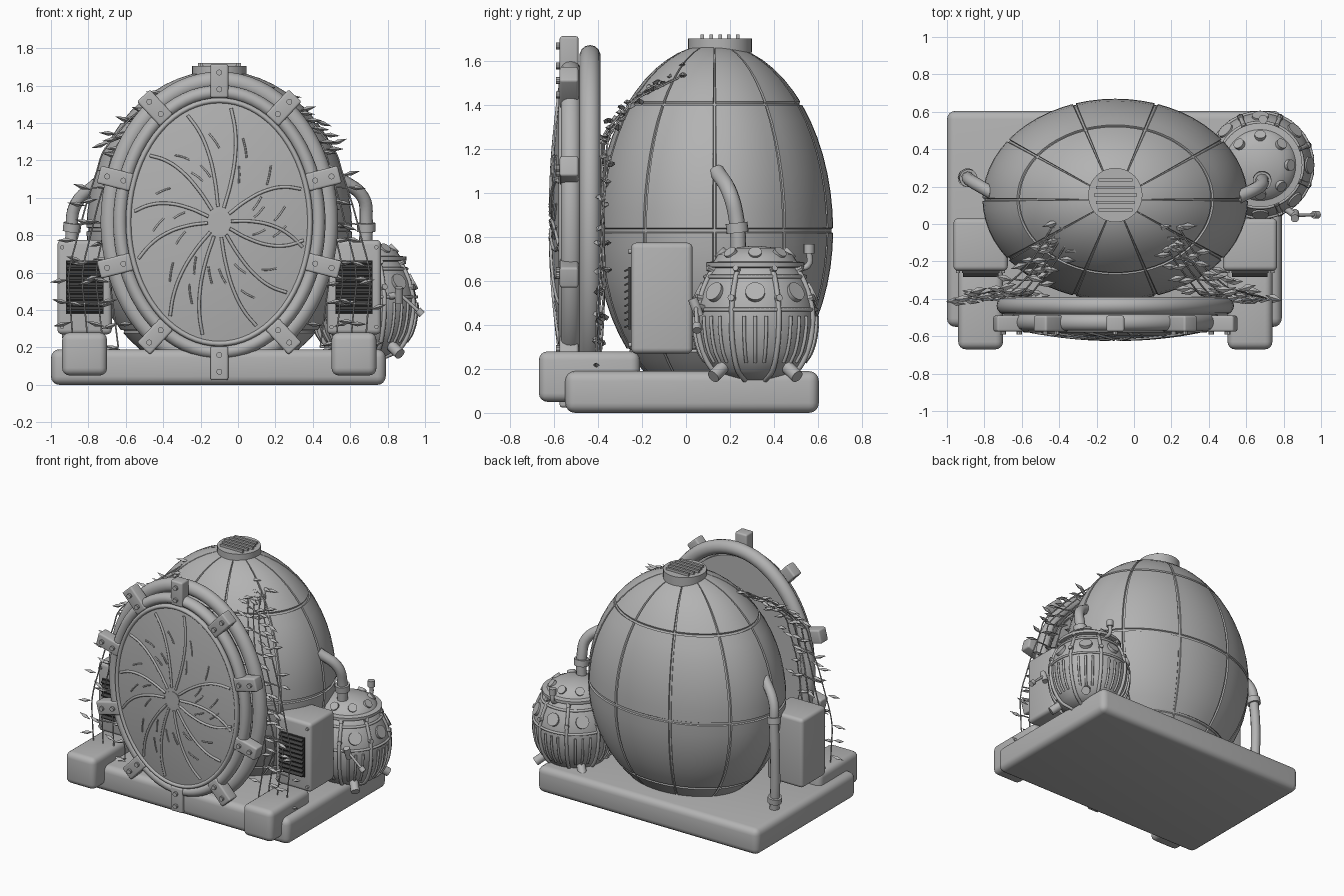
import bpy, bmesh, math, random
from math import sin, cos, pi, radians, sqrt
from mathutils import Vector, Matrix

random.seed(4)
if "Cube" in bpy.data.objects:
    bpy.data.objects.remove(bpy.data.objects["Cube"], do_unlink=True)


def material(name, v):
    m = bpy.data.materials.new(name)
    m.use_nodes = True
    m.diffuse_color = (v, v, v, 1)
    m.node_tree.nodes["Principled BSDF"].inputs["Base Color"].default_value = (v, v, v, 1)
    return m


GREY = material("plain grey", 0.45)
DARK = material("dark grille", 0.05)
CX, CZ = -0.1, 0.87          # shared centre line and door centre height
SIDES = (-1, 1)


def finish(name, bm, mat=GREY, angle=35):
    bmesh.ops.recalc_face_normals(bm, faces=bm.faces)
    me = bpy.data.meshes.new(name)
    bm.to_mesh(me)
    bm.free()
    me.materials.append(mat)
    ob = bpy.data.objects.new(name, me)
    bpy.context.collection.objects.link(ob)
    me.shade_smooth()
    me.set_sharp_from_angle(angle=radians(angle))
    return ob


def add_box(bm, lo, hi, bevel=0.0, matrix=Matrix()):
    lo, hi = Vector(lo), Vector(hi)
    mat = matrix @ Matrix.Translation((lo + hi) / 2) @ Matrix.Diagonal((*(hi - lo), 1))
    verts = bmesh.ops.create_cube(bm, size=1, matrix=mat)["verts"]
    if bevel:
        edges = list({e for v in verts for e in v.link_edges})
        bmesh.ops.bevel(bm, geom=edges, offset=bevel, segments=4, profile=0.5, affect='EDGES')


def box(name, lo, hi, bevel=0.0):
    bm = bmesh.new()
    add_box(bm, lo, hi, bevel)
    return finish(name, bm)


def skin(name, rows, caps=True, loop=False, angle=35):
    """Join closed rows of points into a surface."""
    bm = bmesh.new()
    vs = [[bm.verts.new(p) for p in row] for row in rows]
    n = len(vs[0])
    for a, b in zip(vs, vs[1:] + (vs[:1] if loop else [])):
        for i in range(n):
            bm.faces.new((a[i], a[(i + 1) % n], b[(i + 1) % n], b[i]))
    if caps:
        bm.faces.new(vs[0])
        bm.faces.new(vs[-1])
    return finish(name, bm, angle=angle)


def rods(name, items, segs=14, mat=GREY):
    """Cylinders given as (start, end, radius)."""
    bm = bmesh.new()
    for p, q, r in items:
        p, q = Vector(p), Vector(q)
        m = Matrix.Translation((p + q) / 2) @ (q - p).to_track_quat('Z', 'Y').to_matrix().to_4x4()
        bmesh.ops.create_cone(bm, cap_ends=True, segments=segs, radius1=r, radius2=r,
                              depth=(q - p).length, matrix=m)
    return finish(name, bm, mat)


def tubes(name, paths, r, res=3, closed=False):
    cu = bpy.data.curves.new(name, 'CURVE')
    cu.dimensions, cu.bevel_depth, cu.bevel_resolution = '3D', r, res
    cu.resolution_u, cu.use_fill_caps = 5, True
    for path in paths:
        sp = cu.splines.new('BEZIER')
        sp.use_cyclic_u = closed
        sp.bezier_points.add(len(path) - 1)
        for bp, co in zip(sp.bezier_points, path):
            bp.co = co
            bp.handle_left_type = bp.handle_right_type = 'AUTO'
    cu.materials.append(GREY)
    ob = bpy.data.objects.new(name, cu)
    bpy.context.collection.objects.link(ob)
    bpy.ops.object.select_all(action='DESELECT')
    ob.select_set(True)
    bpy.context.view_layer.objects.active = ob
    bpy.ops.object.convert(target='MESH')


# Base slab, front feet and side cabinets
box("base_slab", (-1, -0.55, 0), (0.79, 0.605, 0.19), 0.045)
for s, side in zip(SIDES, ("right", "left")):
    x = CX + s * 0.72
    box(side + "_front_foot", (x - .12, -.67, .05), (x + .12, -.21, .28), 0.04)
    box(side + "_cabinet", (x - .145, -.25, .27), (x + .145, .03, .775), 0.025)
    bm = bmesh.new()
    add_box(bm, (x - .1, -.262, .38), (x + .1, -.24, .665))
    for k in range(9):
        z = .395 + k * .032
        tilt = Matrix.Translation((x, -.268, z)) @ Matrix.Rotation(.5, 4, 'X')
        add_box(bm, (-.095, -.014, -.004), (.095, .014, .004), 0, tilt)
    finish(side + "_grille", bm, DARK)
    rods(side + "_cabinet_bolts", [((x + a * .12, -.245, z), (x + a * .12, -.262, z), .011)
                                   for a in SIDES for z in (.31, .735)])

# Egg tank with grooved panel seams
around = []
for k in range(10):
    around += [(k * 36 + d, abs(d) < .6) for d in (-.9, -.55, .55, .9, 6, 12, 18, 24, 30)]
lats = [(d, False) for d in range(-84, 88, 6) if d not in (0, -42, 42)] + [(-88, False), (88, False)]
for c in (-43, 0, 43):
    lats += [(c + d, abs(d) < .6) for d in (-.8, -.5, .5, .8)]
rows = []
for lat, g in sorted(lats):
    row = []
    for az, h in around:
        f = 0.985 if g or h else 1
        a, b = radians(az), radians(lat)
        row.append((CX + .71 * f * cos(b) * cos(a), .13 + .54 * f * cos(b) * sin(a),
                    .83 + (.85 if lat > 0 else .80) * f * sin(b)))
    rows.append(row)
skin("egg_tank", rows, angle=30)

# Vent cap on top
rods("vent_cap", [((CX, .155, 1.64), (CX, .155, 1.705), .145)], 40)
bm = bmesh.new()
for k in range(5):
    y, w = .155 + (k - 2) * .04, .115 - .012 * abs(k - 2)
    add_box(bm, (CX - w, y - .008, 1.7), (CX + w, y + .008, 1.722))
finish("vent_bars", bm)


# Oval door: frames, domed panel, brackets
def oval(rx, rz, y, dr=0.0, n=72):
    pts = []
    for i in range(n):
        a = 2 * pi * i / n
        nrm = Vector((cos(a) / rx, 0, sin(a) / rz)).normalized()
        pts.append(Vector((CX + rx * cos(a), y, CZ + rz * sin(a))) + nrm * dr)
    return pts


def oval_ring(name, rx, rz, y, tube, depth):
    turns = [2 * pi * k / 14 for k in range(14)]
    skin(name, [oval(rx, rz, y + depth * sin(t), tube * cos(t)) for t in turns], False, True)


oval_ring("rear_frame", .585, .755, -.437, .05, .048)
oval_ring("front_frame", .53, .695, -.525, .038, .045)
oval_ring("door_rim", .485, .65, -.56, .015, .02)


def dome_y(f):
    return -.568 - .047 * (1 - f * f)


steps = [1, .93, .8, .6, .4, .2, .03]
skin("door_panel", [oval(.52, .69, -.45), oval(.52, .69, -.53), oval(.475, .64, -.545)]
     + [oval(.475 * f, .64 * f, dome_y(f)) for f in steps])

bm, bolts = bmesh.new(), []
for k in range(10):
    a = pi / 2 + k * pi / 5
    c = Vector((CX + .585 * cos(a), 0, CZ + .755 * sin(a)))
    n = Vector((cos(a) / .585, 0, sin(a) / .755)).normalized()
    m = Matrix.Translation(c) @ Matrix.Rotation(math.atan2(n.x, n.z), 4, 'Y')
    add_box(bm, (-.048, -.575, -.09), (.048, -.49, .09), .012, m)
    for z in (-.045, .045):
        bolts.append((m @ Vector((0, -.57, z)), m @ Vector((0, -.592, z)), .016))
finish("door_brackets", bm)
rods("bracket_bolts", bolts, 10)


# Leaf-like veins across the door
def on_door(f, a):
    return (CX + .475 * f * cos(a), dome_y(f) - .002, CZ + .64 * f * sin(a))


veins, twigs = [], []
for k in range(12):
    a = k * pi / 6 + .1 + random.uniform(-.08, .08)
    bend = random.choice((-.3, .3))
    veins.append([on_door(f, a + bend * f * f) for f in (.13, .35, .6, .8, .96)])
    for f in (.45, .68):
        b = a + bend * f * f + random.choice((-.17, .17))
        twigs.append([on_door(f + d, b + d * 1.2) for d in (-.06, 0, .07)])
tubes("door_veins", veins, .009, 2)
tubes("door_twigs", twigs, .005, 1)
rods("door_hub", [((CX, -.59, CZ), (CX, -.618, CZ), .055)], 20)

# Round boiler beside the egg
PX, PY = .675, .315
profile = [(.02, .15), (.12, .15), (.2, .19), (.255, .28), (.28, .4), (.277, .48), (.255, .56),
           (.215, .64), (.2, .66), (.225, .665), (.225, .685), (.19, .69), (.17, .72),
           (.11, .75), (.02, .76)]


def pot(r, z, a):
    return Vector((PX + r * cos(a), PY + r * sin(a), z))


skin("boiler", [[pot(r, z, 2 * pi * i / 40) for i in range(40)] for r, z in profile])
shell = profile[1:9]
tubes("boiler_ribs", [[pot(r + .002, z, pi / 8 + k * pi / 4) for r, z in shell] for k in range(8)], .012)
tubes("boiler_bands", [[pot(r, z, k * pi / 8) for k in range(16)]
                       for r, z in ((.28, .47), (.228, .62))], .009, 2, True)
ports, slots, studs = [], [], []
for k in range(8):
    a = k * pi / 4
    ports.append((pot(.24, .54, a), pot(.268, .555, a), .045))
    ports.append((pot(.14, .71, a), pot(.165, .735, a), .03))
    studs += [(pot(.2, .645, a + pi / 8), pot(.235, .66, a + pi / 8), .014),
              (pot(.26, .52, a + pi / 8), pot(.29, .525, a + pi / 8), .016)]
    for d in (-.18, 0, .18):
        slots.append([pot(r + .003, z, a + d) for r, z in ((.225, .23), (.255, .28), (.28, .4), (.28, .44))])
rods("boiler_portholes", ports, 18)
rods("boiler_studs", studs, 8)
tubes("boiler_slats", slots, .008, 2)
rods("boiler_feet", [(pot(.19, .22, a), pot(.27, .165, a), .03)
                     for a in [pi / 4 + k * pi / 2 for k in range(4)]])
tubes("boiler_whistle", [[(.69, .5, .66), (.69, .555, .67), (.69, .56, .74)]], .014)
rods("whistle_mouth", [((.69, .56, .725), (.69, .56, .77), .024)])
rods("boiler_tap", [((.79, .1, .47), (.86, .045, .48), .018), ((.86, .03, .52), (.86, .06, .44), .022),
                    ((.86, .045, .49), (.97, .05, .39), .009), ((.96, .05, .4), (.985, .05, .375), .02)])

# Feed pipes with flanges
tubes("left_pipe", [[(.68, .24, .72), (.685, .23, .88), (.67, .2, 1.0), (.55, .14, 1.1)]], .036)
tubes("right_pipe", [[(-.885, .24, .15), (-.9, .25, .4), (-.89, .25, .8), (-.87, .23, .96), (-.75, .16, 1.08)]], .034)
rods("pipe_flanges", [((.685, .235, .82), (.685, .23, .865), .05),
                      ((-.89, .25, .82), (-.885, .245, .865), .048),
                      ((-.89, .245, .24), (-.895, .247, .28), .048)], 20)

# Creeper net with pointed leaves between door and egg
KEYS = [(.27, -.02, 1.55), (.4, -.22, 1.44), (.53, -.36, 1.27), (.62, -.39, .95),
        (.7, -.385, .6), (.66, -.4, .2)]
COUNT = 18


def strand_point(s, i, t):
    u = t * (len(KEYS) - 1)
    k = min(int(u), len(KEYS) - 2)
    p = Vector(KEYS[k]).lerp(Vector(KEYS[k + 1]), u - k)
    spread = (i - 1.5) * (.045 + .035 * t)
    return Vector((CX + s * (p.x + spread), p.y + .015 * sin(9 * t + i), p.z - .25 * spread * (1 - t)))


for s, side in zip(SIDES, ("right", "left")):
    net = [[strand_point(s, i, j / (COUNT - 1)) for j in range(COUNT)] for i in range(4)]
    cross = [[net[i][j] for i in range(4)] for j in range(1, COUNT, 2)]
    tubes(side + "_creeper", net + cross, .0045, 1)
    bm = bmesh.new()
    for strand in net:
        for p in strand:
            d = random.choice(SIDES)
            m = (Matrix.Translation(p + Vector((d * .05, random.uniform(-.02, .02), random.uniform(-.02, .02))))
                 @ Matrix.Rotation(random.uniform(-.35, .35), 4, 'Y')
                 @ Matrix.Rotation(random.uniform(-.3, .3), 4, 'Z') @ Matrix.Diagonal((.052, .018, .013, 1)))
            bmesh.ops.create_uvsphere(bm, u_segments=4, v_segments=2, radius=1, matrix=m)
    finish(side + "_leaves", bm, angle=10)
